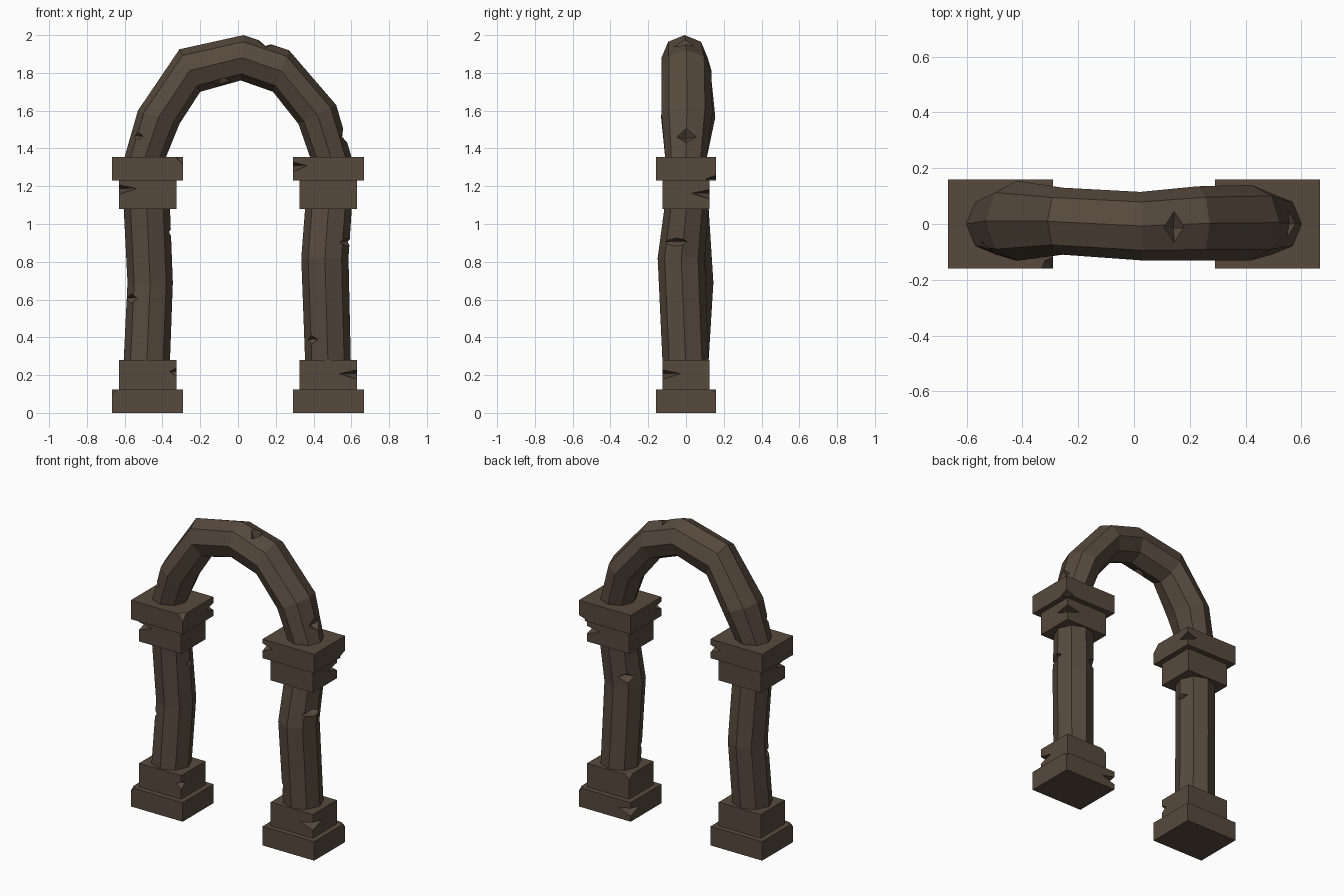
import bpy, bmesh, math
from mathutils import Vector

cube = bpy.data.objects.get("Cube")
if cube:
    bpy.data.objects.remove(cube, do_unlink=True)

stone = bpy.data.materials.new("brown_stone")
stone.use_nodes = True
colour = (0.095, 0.068, 0.047, 1)
stone.diffuse_color = colour
bsdf = next(n for n in stone.node_tree.nodes if n.type == 'BSDF_PRINCIPLED')
bsdf.inputs["Base Color"].default_value = colour
bsdf.inputs["Roughness"].default_value = 0.9


def make_object(name, bm):
    bmesh.ops.recalc_face_normals(bm, faces=bm.faces)
    mesh = bpy.data.meshes.new(name)
    bm.to_mesh(mesh)
    bm.free()
    mesh.materials.append(stone)
    obj = bpy.data.objects.new(name, mesh)
    bpy.context.collection.objects.link(obj)
    return obj


def block(name, x, half, z0, z1):
    """Square slab centred on a pillar."""
    bm = bmesh.new()
    bmesh.ops.create_cube(bm, size=1)
    for v in bm.verts:
        v.co = Vector((x + v.co.x * half[0] * 2, v.co.y * half[1] * 2,
                       (z0 + z1) / 2 + v.co.z * (z1 - z0)))
    return make_object(name, bm)


def loft(name, sections):
    """Octagonal tube; section = outer point, inner point (x, z) and y range."""
    bm = bmesh.new()
    rings = []
    for outer, inner, (y0, y1) in sections:
        o, i = Vector((outer[0], 0, outer[1])), Vector((inner[0], 0, inner[1]))
        mid = (o + i) / 2 + Vector((0, (y0 + y1) / 2, 0))
        side = Vector((0, (y1 - y0) / 2, 0))
        rings.append([bm.verts.new(mid + (o - i) / 2 * math.cos(k * math.pi / 4)
                                   + side * math.sin(k * math.pi / 4)) for k in range(8)])
    for a, b in zip(rings, rings[1:]):
        for k in range(8):
            bm.faces.new((a[k], a[k - 1], b[k - 1], b[k]))
    bm.faces.new(rings[0])
    bm.faces.new(rings[-1])
    return make_object(name, bm)


def chip(obj, notches):
    """Cut wedge chips; notch = surface point, outward direction, half length, half height, depth."""
    for point, out, length, height, depth in notches:
        p, d = Vector(point), Vector(out).normalized()
        along = (Vector((0, 1, 0)) if abs(d.y) < 0.1 else d.cross(Vector((0, 0, 1)))).normalized()
        across = along.cross(d)
        bm = bmesh.new()
        base = p + d * 0.03
        grow = 1 + 0.03 / depth
        tip = bm.verts.new(p - d * depth + across * height * 0.4)
        rim = [bm.verts.new(base + off * grow) for off in
               (along * length, across * height, -along * length, -across * height)]
        bm.faces.new(rim)
        for k in range(4):
            bm.faces.new((rim[k - 1], rim[k], tip))
        cutter = make_object("chip_cutter", bm)
        cutter.hide_render = True
        mod = obj.modifiers.new("chip", 'BOOLEAN')
        mod.operation = 'DIFFERENCE'
        mod.solver = 'EXACT'
        mod.object = cutter
        bpy.context.view_layer.objects.active = obj
        bpy.ops.object.modifier_apply(modifier=mod.name)
        bpy.data.objects.remove(cutter, do_unlink=True)


def corner(x, sx, sy, z, half, size=1.0, height=0.025):
    """Notch across a vertical corner of a block."""
    return ((x + sx * half[0], sy * half[1], z), (sx, sy, 0), 0.2 * size, height, 0.1 * size)


WIDE, NARROW, PX = (0.188, 0.16), (0.153, 0.125), 0.478

# Square bases and capitals
parts = {}
for side, x in (("left", PX), ("right", -PX)):
    for part, half, z0, z1 in (("plinth", WIDE, 0, 0.125), ("base_block", NARROW, 0.125, 0.28),
                               ("capital_block", NARROW, 1.08, 1.23),
                               ("capital_slab", WIDE, 1.23, 1.355)):
        name = side + "_" + part
        parts[name] = block(name, x, half, z0, z1)

# Chipped corners
chip(parts["left_plinth"], [corner(PX, -1, 1, 0.06, WIDE), corner(PX, 1, 1, 0.125, WIDE, 0.4)])
chip(parts["left_base_block"], [corner(PX, 1, -1, 0.2, NARROW), corner(PX, -1, 1, 0.28, NARROW, 0.5)])
chip(parts["left_capital_block"], [corner(PX, 1, 1, 1.155, NARROW)])
chip(parts["left_capital_slab"], [corner(PX, -1, -1, 1.3, WIDE, 0.8), corner(PX, 1, 1, 1.23, WIDE, 0.6)])
chip(parts["right_plinth"], [corner(-PX, -1, -1, 0.125, WIDE, 0.4)])
chip(parts["right_base_block"], [corner(-PX, 1, -1, 0.21, NARROW, 0.4)])
chip(parts["right_capital_block"], [corner(-PX, -1, -1, 1.18, NARROW)])
chip(parts["right_capital_slab"], [corner(-PX, 1, -1, 1.355, WIDE, 0.6, 0.05),
                                   corner(-PX, 1, 1, 1.29, WIDE, 0.8)])

# Bent shafts
left_shaft = loft("left_shaft", [
    ((0.597, 0.28), (0.355, 0.28), (-0.125, 0.12)),
    ((0.585, 0.82), (0.335, 0.82), (-0.15, 0.10)),
    ((0.602, 1.08), (0.355, 1.08), (-0.115, 0.12))])
chip(left_shaft, [((0.575, -0.05, 0.9), (1, -0.4, 0), 0.1, 0.022, 0.04),
                  ((0.385, -0.1, 0.38), (-1, -1, 0), 0.08, 0.028, 0.035),
                  ((0.39, 0.07, 0.88), (-1, 1, 0), 0.08, 0.025, 0.035)])
right_shaft = loft("right_shaft", [
    ((-0.605, 0.28), (-0.36, 0.28), (-0.12, 0.12)),
    ((-0.585, 0.69), (-0.345, 0.69), (-0.10, 0.145)),
    ((-0.605, 1.08), (-0.36, 1.08), (-0.115, 0.12))])
chip(right_shaft, [((-0.57, -0.04, 0.6), (-1, -0.5, 0), 0.09, 0.028, 0.04),
                   ((-0.355, 0.02, 0.95), (1, 0.2, 0), 0.08, 0.022, 0.03)])

# Arch
arch = loft("arch", [
    ((-0.602, 1.35), (-0.383, 1.35), (-0.11, 0.11)),
    ((-0.53, 1.6), (-0.31, 1.53), (-0.132, 0.155)),
    ((-0.31, 1.925), (-0.2, 1.7), (-0.11, 0.13)),
    ((0.03, 2.0), (0.015, 1.76), (-0.13, 0.115)),
    ((0.27, 1.92), (0.185, 1.7), (-0.13, 0.135)),
    ((0.52, 1.63), (0.32, 1.53), (-0.13, 0.14)),
    ((0.602, 1.35), (0.383, 1.35), (-0.11, 0.11))])
chip(arch, [((0.14, -0.015, 1.955), (0.25, 0, 1), 0.08, 0.032, 0.045),
            ((0.565, 0, 1.475), (1, 0, 0.25), 0.085, 0.04, 0.045),
            ((-0.535, -0.09, 1.46), (-1, -1, 0.2), 0.06, 0.025, 0.03),
            ((-0.09, -0.05, 1.75), (0.2, -0.5, -1), 0.06, 0.04, 0.035)])
